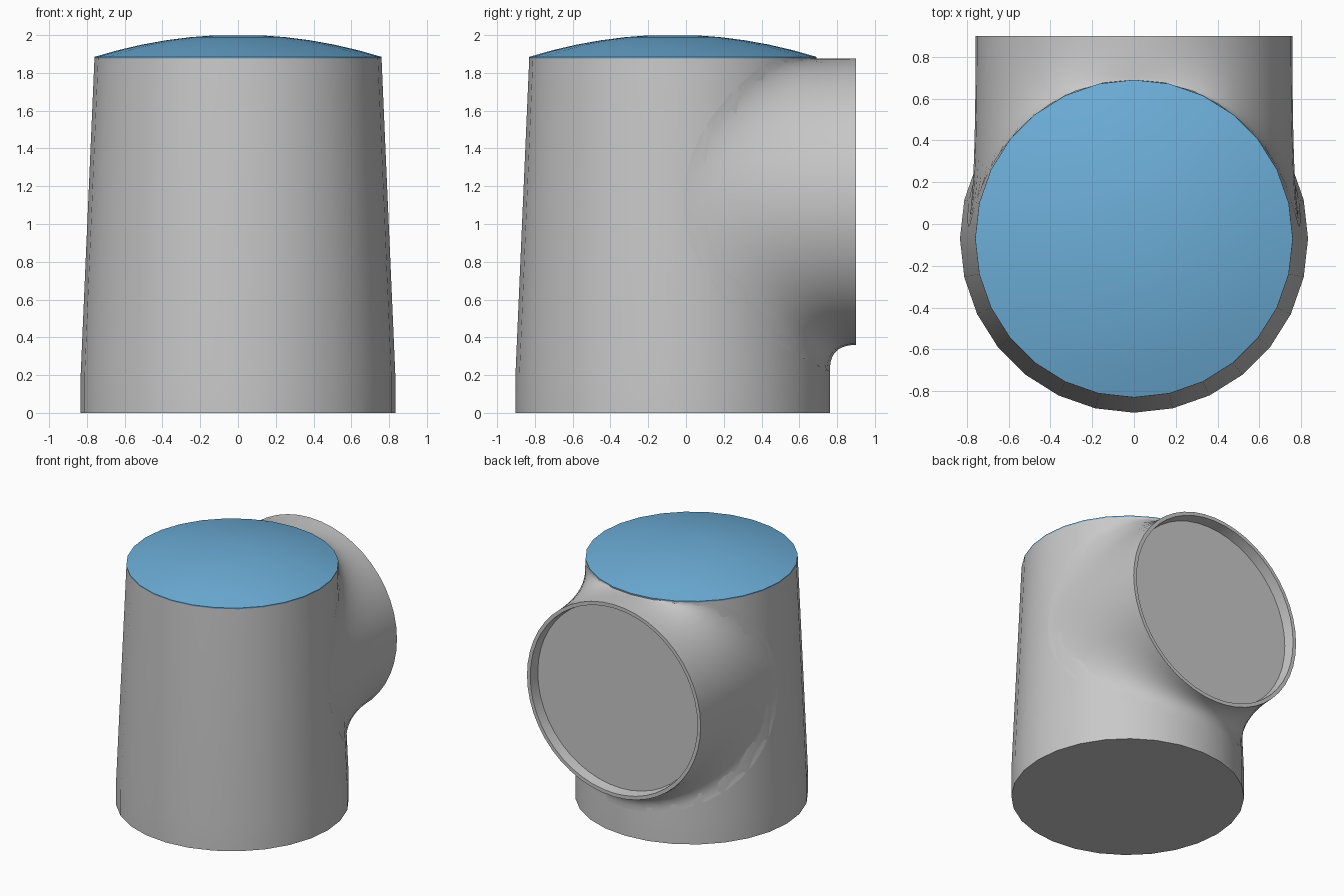
import bpy, bmesh
from math import sin, cos, pi, sqrt, radians
from mathutils import Vector

if "Cube" in bpy.data.objects:
    bpy.data.objects.remove(bpy.data.objects["Cube"])

AXIS_Y = -0.07       # centre line of the upright body
R_LOW, R_TOP = 0.833, 0.76
Z_BEND, Z_TOP = 0.2, 1.875
MOUTH_R, MOUTH_Z, MOUTH_Y = 0.758, 1.118, 0.9


def material(name, rgb):
    m = bpy.data.materials.new(name)
    m.use_nodes = True
    m.diffuse_color = (*rgb, 1)
    m.node_tree.nodes["Principled BSDF"].inputs["Base Color"].default_value = (*rgb, 1)
    return m


grey = material("light grey", (0.58, 0.58, 0.58))
blue = material("sky blue", (0.15, 0.42, 0.68))


def loft(name, rings, mat, cap_first=False, cap_last=False):
    """Skin a stack of closed rings and shade it smooth."""
    bm = bmesh.new()
    loops = [[bm.verts.new(p) for p in ring] for ring in rings]
    n = len(loops[0])
    for a, b in zip(loops, loops[1:]):
        for i in range(n):
            j = (i + 1) % n
            bm.faces.new((a[i], a[j], b[j], b[i]))
    if cap_first:
        bm.faces.new(loops[0][::-1])
    if cap_last:
        bm.faces.new(loops[-1])
    mesh = bpy.data.meshes.new(name)
    bm.to_mesh(mesh)
    bm.free()
    obj = bpy.data.objects.new(name, mesh)
    bpy.context.collection.objects.link(obj)
    mesh.materials.append(mat)
    bpy.ops.object.select_all(action="DESELECT")
    obj.select_set(True)
    bpy.context.view_layer.objects.active = obj
    bpy.ops.object.shade_smooth_by_angle(angle=radians(35))
    return obj


def level_ring(r, z, n=28):
    return [(r * cos(2 * pi * i / n), AXIS_Y + r * sin(2 * pi * i / n), z)
            for i in range(n)]


def body_radius(z):
    f = max(0, (z - Z_BEND) / (Z_TOP - Z_BEND))
    return R_LOW + (R_TOP - R_LOW) * f


# Tapered body with a straight foot
loft("body", [level_ring(body_radius(z), z) for z in (0, Z_BEND, Z_TOP)],
     grey, cap_first=True, cap_last=True)

# Shallow domed lid with a thin upright edge
dome = [level_ring(R_TOP, Z_TOP)]
for k in range(6):
    r = R_TOP * (1 - k / 6)
    dome.append(level_ring(r, 1.885 + 0.117 * (1 - (r / R_TOP) ** 2)))
loft("lid", dome, blue, cap_last=True)


# Side outlet: fillet from the body out to a round mouth
def mouth_ring(r, y, n=48):
    return [Vector((r * cos(2 * pi * i / n), y, MOUTH_Z + r * sin(2 * pi * i / n)))
            for i in range(n)]


outer = mouth_ring(MOUTH_R, MOUTH_Y)
roots, corners = [], []
for p in outer:
    c, s = p.x / MOUTH_R, (p.z - MOUTH_Z) / MOUTH_R
    # Point on the body where the fillet starts
    z = min(MOUTH_Z + 0.9 * s, Z_TOP)
    r, turn = body_radius(z), 1.5 * c
    roots.append(Vector((r * sin(turn), AXIS_Y + r * cos(turn), z)))
    # Corner where an unblended pipe would meet the body
    y = AXIS_Y + sqrt(max(body_radius(p.z) ** 2 - p.x ** 2, 0))
    corners.append(Vector((p.x, y, p.z)))

STEPS = 10
rings = []
for k in range(STEPS + 1):
    u = k / STEPS
    rings.append([q * (1 - u) ** 2 + c * 2 * u * (1 - u) + p * u * u
                  for q, c, p in zip(roots, corners, outer)])
# Lip, inner wall and recessed disc
rings.append(mouth_ring(0.73, MOUTH_Y))
rings.append(mouth_ring(0.72, 0.82))
outlet = loft("side_outlet", [ring[::-1] for ring in rings], grey, cap_last=True)
